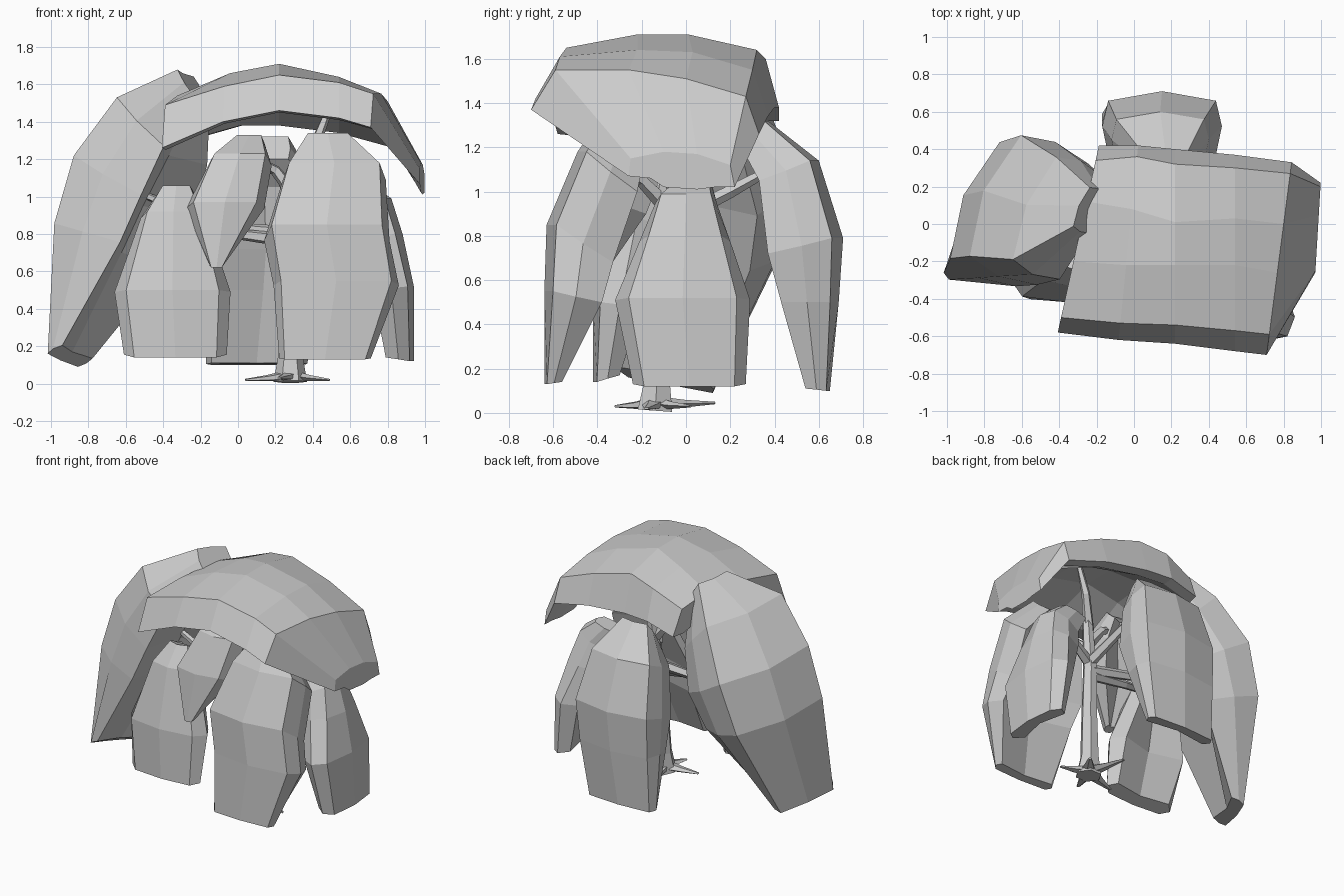
import bpy, bmesh, math
from mathutils import Vector


def loft(name, rings):
    """Closed flat-shaded solid through a list of equal-length rings."""
    bm = bmesh.new()
    vs = [[bm.verts.new(p) for p in r] for r in rings]
    n = len(rings[0])
    for a, b in zip(vs, vs[1:]):
        for i in range(n):
            j = (i + 1) % n
            bm.faces.new((a[i], a[j], b[j], b[i]))
    bm.faces.new(vs[0])
    bm.faces.new(vs[-1])
    bmesh.ops.recalc_face_normals(bm, faces=bm.faces)
    me = bpy.data.meshes.new(name)
    bm.to_mesh(me)
    bm.free()
    ob = bpy.data.objects.new(name, me)
    bpy.context.collection.objects.link(ob)
    return ob


def frond(name, out, rows, narrow=0.1, tilt=0.0):
    """Drooping leaf clump. Row: outer z, outer reach, inner z, inner reach, side start, side end.
    narrow pulls the outer corners in, tilt slopes the rows sideways."""
    o = Vector((out[0], out[1], 0)).normalized()
    t = Vector((abs(o.y), abs(o.x), 0))
    rings = []
    for zo, ro, zi, ri, t0, t1 in rows:
        d, tm, w = ro - ri, (t0 + t1) / 2, (t1 - t0) * narrow
        sect = [(ro - 0.15 * d, zo, t0 + w), (ro, zo, tm), (ro - 0.15 * d, zo, t1 - w),
                (ro - 0.55 * d, (zo + zi) / 2, t1), (ri, zi, t1 - w),
                (ri + 0.3 * d, zi, tm), (ri, zi, t0 + w), (ro - 0.55 * d, (zo + zi) / 2, t0)]
        rings.append([o * r + t * s + Vector((0, 0, z + tilt * (s - tm))) for r, z, s in sect])
    return loft(name, rings)


def limb(name, pts, radii, sides=6, flat=1.0):
    """Tapered polygonal tube along a path."""
    pts = [Vector(p) for p in pts]
    rings = []
    for i, p in enumerate(pts):
        d = (pts[min(i + 1, len(pts) - 1)] - pts[max(i - 1, 0)]).normalized()
        u = d.cross(Vector((0, 0, 1)))
        u = u.normalized() if u.length > 0.35 else Vector((1, 0, 0))
        v = u.cross(d).normalized()
        rings.append([p + radii[i] * (u * math.cos(a) + v * math.sin(a) * flat)
                      for a in (2 * math.pi * k / sides for k in range(sides))])
    return loft(name, rings)


# Drooping foliage around the trunk
frond("left_foliage", (-0.92, 0.39), [
    (1.66, .31, 1.52, .20, -.15, .10), (1.48, .57, 1.22, .25, -.46, .20),
    (1.16, .81, .95, .35, -.54, .24), (.80, .90, .70, .45, -.59, .16),
    (.125, .85, .17, .75, -.66, -.20)], narrow=.05, tilt=-.17)
frond("front_right_foliage", (0, -1), [
    (1.34, .38, 1.20, .18, .36, .60), (1.18, .49, 1.00, .22, .24, .79),
    (.85, .63, .68, .33, .14, .81), (.55, .64, .50, .38, .19, .86),
    (.13, .64, .14, .56, .22, .71)], narrow=.06)
frond("front_left_foliage", (0, -1), [
    (1.06, .24, 1.00, .08, -.42, -.24), (.92, .33, .85, .13, -.52, -.17),
    (.50, .42, .48, .20, -.66, -.04), (.14, .42, .17, .30, -.61, -.06)])
frond("front_small_foliage", (0, -1), [
    (1.33, .15, 1.25, .05, -.02, .14), (1.23, .30, 1.10, .10, -.16, .18),
    (.97, .40, .90, .18, -.28, .14), (.62, .43, .64, .36, -.15, -.08)])
frond("back_foliage", (0, 1), [
    (1.32, .37, 1.20, .25, .06, .28), (1.14, .60, 1.05, .33, -.12, .40),
    (.79, .71, .72, .37, -.17, .47), (.50, .69, .50, .43, -.17, .44),
    (.10, .65, .11, .54, -.17, .37)], narrow=.05)
frond("right_foliage", (1, 0), [
    (1.08, .70, 1.04, .50, -.02, .11), (.99, .82, .90, .58, -.14, .14),
    (.80, .88, .75, .62, -.21, .20), (.52, .94, .50, .72, -.32, .29),
    (.12, .94, .14, .79, -.24, .27)])

# Arched top canopy: x, slant, then (y, z) of front rim, crease, top, top, crease, back rim
canopy = [
    (-.28, .22, (-.58, 1.26), (-.50, 1.49), (-.20, 1.54), (.12, 1.56), (.34, 1.50), (.42, 1.32)),
    (-.02, .10, (-.62, 1.40), (-.53, 1.59), (-.22, 1.66), (.08, 1.66), (.36, 1.60), (.42, 1.38)),
    (.22, 0, (-.64, 1.46), (-.54, 1.65), (-.22, 1.71), (.01, 1.71), (.32, 1.64), (.40, 1.38)),
    (.54, 0, (-.68, 1.42), (-.57, 1.61), (-.22, 1.64), (.03, 1.63), (.30, 1.55), (.37, 1.34)),
    (.80, .13, (-.70, 1.37), (-.59, 1.55), (-.26, 1.55), (.00, 1.51), (.27, 1.43), (.33, 1.26)),
    (.985, .06, (-.26, 1.07), (-.25, 1.15), (-.10, 1.18), (.05, 1.17), (.20, 1.12), (.22, 1.02))]
rings = []
for x, k, *p in canopy:
    f, b = p[0], p[-1]
    p += [(b[0] - .09, b[1]), (p[3][0], p[3][1] - .16),
          (p[2][0], p[2][1] - .16), (f[0] + .10, f[1] - .01)]
    rings.append([(x + k * y, y, z) for y, z in p])
loft("top_canopy", rings)

# Trunk, branches and spreading roots
limb("trunk", [(.28, -.14, .01), (.28, -.13, .15), (.29, -.12, .5), (.30, -.10, .8), (.34, -.08, 1.15)],
     [.09, .065, .055, .05, .035])
for i, (z, mid, tip) in enumerate([
        (.76, (.0, -.1, .80), (-.35, -.18, .88)), (.80, (-.1, .0, .84), (-.55, .05, 1.03)),
        (.85, (.27, .2, 1.0), (.22, .42, 1.12)), (.85, (.5, -.04, .93), (.75, 0, .98)),
        (.95, (.36, -.2, 1.05), (.45, -.36, 1.15)), (1.0, (.2, -.1, 1.14), (.05, -.15, 1.22)),
        (1.1, (.42, .0, 1.3), (.5, .02, 1.5))]):
    limb(f"branch_{i}", [(.31, -.10, z), mid, tip], [.04, .03, .018], 5)
for i, tip in enumerate([(.04, -.2, .02), (.49, -.18, .02), (.22, -.32, .03), (.4, .02, .03), (.2, .13, .045)]):
    tip = Vector(tip)
    base = Vector((.28, -.14, .045))
    limb(f"root_{i}", [base, base.lerp(tip, .5) - Vector((0, 0, .003)), tip], [.065, .035, .012], 5, .5)
